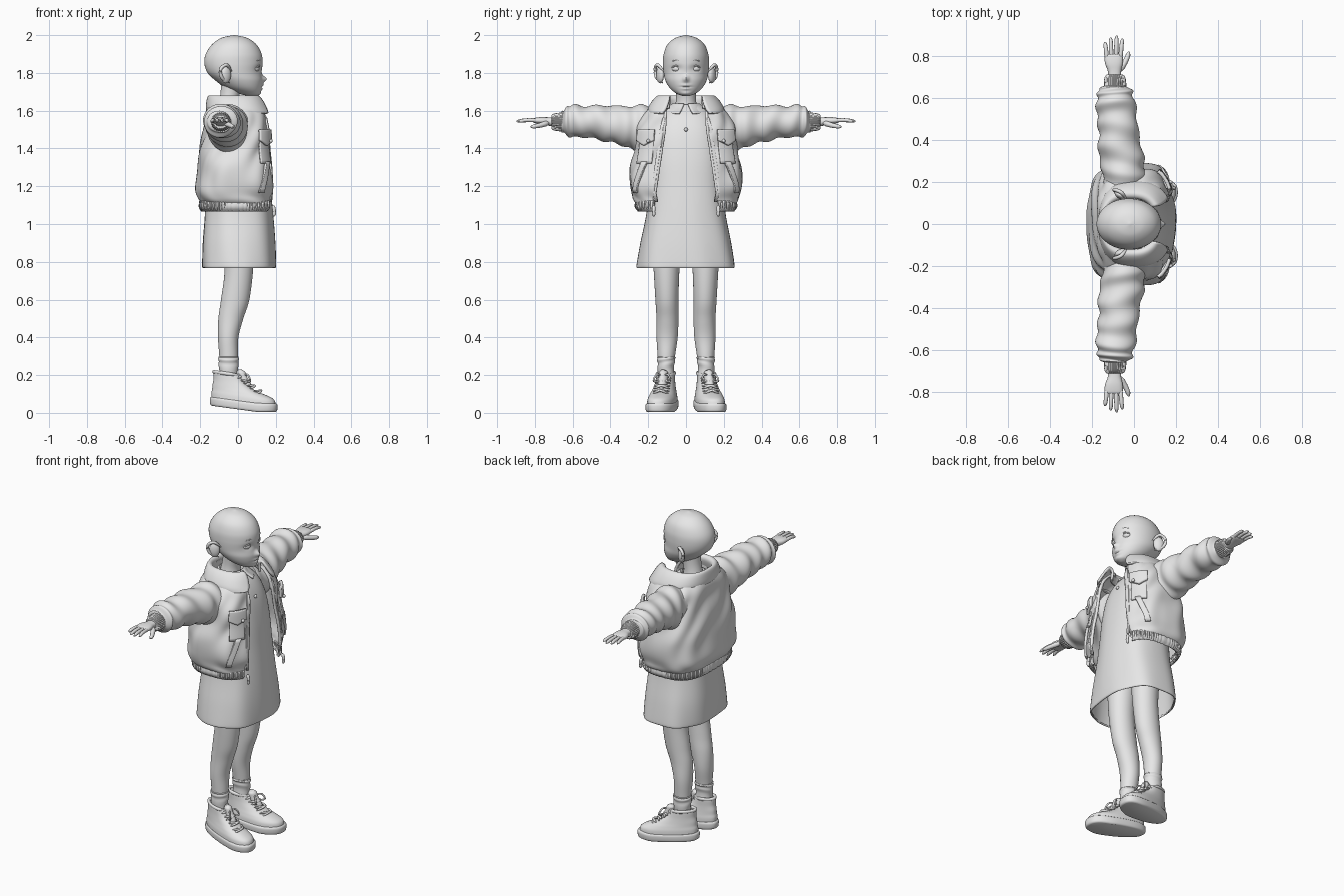
import bpy, bmesh, math
from mathutils import Vector

cube = bpy.data.objects.get("Cube")
if cube:
    bpy.data.objects.remove(cube, do_unlink=True)

grey = bpy.data.materials.new("plain grey")
grey.use_nodes = True
grey.diffuse_color = (0.8, 0.8, 0.8, 1)
grey.node_tree.nodes["Principled BSDF"].inputs["Base Color"].default_value = (0.8, 0.8, 0.8, 1)


def grid(name, func, nu, nv, wrap=True, cap=True, thick=0, pair=False, warp=None):
    """Skin a surface func(u, v); pair makes a left and a mirrored right object."""
    for side in ((1, -1) if pair else (1,)):
        bm = bmesh.new()
        rows = []
        for i in range(nu + 1):
            row = []
            for j in range(nv if wrap else nv + 1):
                p = Vector(func(i / nu, j / nv))
                if warp:
                    p = warp(p)
                row.append(bm.verts.new((p.x, p.y * side, p.z)))
            rows.append(row)
        for a, b in zip(rows, rows[1:]):
            for j in range(nv):
                k = (j + 1) % len(a)
                bm.faces.new((a[j], a[k], b[k], b[j]))
        if wrap and cap:
            bm.faces.new(rows[0])
            bm.faces.new(rows[-1])
        bmesh.ops.recalc_face_normals(bm, faces=bm.faces)
        label = (("left_" if side > 0 else "right_") + name) if pair else name
        mesh = bpy.data.meshes.new(label)
        bm.to_mesh(mesh)
        bm.free()
        mesh.materials.append(grey)
        mesh.polygons.foreach_set("use_smooth", [True] * len(mesh.polygons))
        mesh.set_sharp_from_angle(angle=math.radians(50))
        obj = bpy.data.objects.new(label, mesh)
        bpy.context.collection.objects.link(obj)
        if thick:
            mod = obj.modifiers.new("thickness", 'SOLIDIFY')
            mod.thickness, mod.offset = thick, 0


def spline(rows, u):
    k = u * (len(rows) - 1)
    i = min(int(k), len(rows) - 2)
    t = k - i
    pts = [rows[max(0, min(len(rows) - 1, i + j))] for j in (-1, 0, 1, 2)]
    return [b + t / 2 * (c - a + t * (2*a - 5*b + 4*c - d + t * (3*b - a - 3*c + d)))
            for a, b, c, d in zip(*pts)]


def power(value, p):
    return math.copysign(abs(value) ** (2 / p), value)


def ring(row, ang, p=2, axis='z', grow=0):
    a = row[1] + (row[3] + grow) * power(math.cos(ang), p)
    b = row[2] + (row[4] + grow) * power(math.sin(ang), p)
    return (a, b, row[0]) if axis == 'z' else (a, row[0], b)


def loft(name, rows, nu=24, nv=32, p=2, axis='z', bump=None, **kw):
    def func(u, v):
        ang = math.tau * v
        return ring(spline(rows, u), ang, p, axis, bump(u, ang) if bump else 0)
    grid(name, func, nu, nv, **kw)


def tube(name, pts, r, tip=1.0, nu=14, nv=10, **kw):
    """Round bar along a smooth path, tapering to tip, with rounded ends."""
    def func(u, v):
        pos = Vector(spline(pts, u))
        ahead = Vector(spline(pts, min(1, u + .01))) - Vector(spline(pts, max(0, u - .01)))
        q = ahead.to_track_quat('Z', 'Y')
        rad = r * (1 + (tip - 1) * u) * max(.2, min(1, 5 * u, 5 * (1 - u))) ** .5
        return pos + q @ Vector((rad * math.cos(math.tau * v), rad * math.sin(math.tau * v), 0))
    grid(name, func, nu, nv, **kw)


def blob(name, c, r, turn=0, **kw):
    def func(u, v):
        lat, lon = math.pi * (.01 + .98 * u), math.tau * v
        x, y = r[0] * math.sin(lat) * math.cos(lon), r[1] * math.sin(lat) * math.sin(lon)
        return (c[0] + x * math.cos(turn) - y * math.sin(turn),
                c[1] + x * math.sin(turn) + y * math.cos(turn), c[2] + r[2] * math.cos(lat))
    grid(name, func, 14, 20, **kw)


# Head, with features pushed along the face direction: y, z, width, height, push
features = [(0, 1.768, .013, .018, .022), (.05, 1.822, .026, .018, -.009),
            (0, 1.735, .024, .007, .007), (0, 1.716, .02, .007, .006),
            (0, 1.726, .028, .003, -.004), (0, 1.69, .03, .012, .005)]


def face(p):
    if p.x > .03:
        p.x += sum(d * math.exp(-((abs(p.y) - y) / w) ** 2 - ((p.z - z) / h) ** 2)
                   for y, z, w, h, d in features)
    return p


head = [(1.677, .075, 0, .02, .015), (1.69, .06, 0, .055, .05), (1.72, .03, 0, .095, .086),
        (1.76, .005, 0, .125, .109), (1.80, -.018, 0, .143, .118), (1.85, -.024, 0, .154, .122),
        (1.90, -.023, 0, .148, .118), (1.95, -.02, 0, .118, .098), (1.985, -.02, 0, .069, .057),
        (2.0, -.02, 0, .004, .004)]
loft("head", head, 80, 80, warp=face)
blob("eye", (.098, .052, 1.822), (.014, .024, .015), .3, pair=True)
tube("eyelid", [(.104, .028, 1.824), (.113, .05, 1.838), (.096, .077, 1.828)], .004, pair=True)
tube("eyebrow", [(.122, .026, 1.86), (.113, .05, 1.868), (.093, .077, 1.86)], .004, pair=True)
blob("ear", (-.065, .137, 1.79), (.03, .017, .045), -.5, pair=True)
tube("ear_rim", [(-.035, .118, 1.81), (-.06, .15, 1.842), (-.092, .163, 1.82),
                 (-.085, .155, 1.775), (-.045, .125, 1.748)], .009, nu=24, pair=True)
loft("neck", [(1.56, -.055, 0, .07, .075), (1.64, -.05, 0, .053, .055), (1.70, -.04, 0, .052, .053),
              (1.77, -.03, 0, .06, .06)], 12)

# Dress, open at the hem, with a small shirt collar and buttons
dress = [(.772, .005, 0, .187, .252), (.785, .005, 0, .19, .254), (.9, .004, 0, .187, .235),
         (1.05, .004, 0, .176, .205), (1.2, 0, 0, .165, .19), (1.35, -.005, 0, .152, .185),
         (1.48, -.02, 0, .138, .175), (1.57, -.035, 0, .11, .14), (1.63, -.05, 0, .065, .075)]
loft("dress", dress, 50, 72, p=2.5, cap=False, thick=.01,
     bump=lambda u, a: .004 * (1 - u) ** 2 * math.sin(7 * a + 4 * u))
blob("button", (.12, 0, 1.5), (.008, .01, .01))


def open_ring(rows, bump=None, p=3.0, grow=0):
    """Surface wrapping round the body, leaving a gap at the chest."""
    def func(u, v):
        row = spline(rows, u)
        start = math.asin(min(1, row[5] / row[4]) ** (p / 2))
        ang = start + (math.tau - 2 * start) * v
        return ring(row, ang, p, 'z', grow + (bump(u, ang) if bump else 0))
    return func


shirt_collar = [(1.585, -.03, 0, .115, .11, .035), (1.61, -.04, 0, .09, .09, .02),
                (1.635, -.045, 0, .068, .07, .01), (1.61, -.045, 0, .06, .062, .01)]
grid("shirt_collar", open_ring(shirt_collar, p=2), 12, 40, wrap=False, thick=.008)

# Jacket body
jacket = [(1.11, -.007, 0, .187, .255, .17), (1.14, -.01, 0, .195, .272, .167),
          (1.2, -.014, 0, .2, .29, .16), (1.3, -.013, 0, .194, .283, .145),
          (1.4, -.012, 0, .18, .265, .13), (1.5, -.008, 0, .17, .255, .115),
          (1.57, -.01, 0, .156, .225, .11), (1.62, -.02, 0, .136, .175, .105),
          (1.655, -.03, 0, .11, .13, .09)]


def folds(u, a):
    return .005 * math.sin(9 * a + 5 * math.sin(6 * u)) * math.sin(math.pi * u) \
        + .004 * math.sin(22 * u + 3 * math.cos(a))


grid("jacket", open_ring(jacket, folds), 50, 110, wrap=False, thick=.014)
band = [(1.072, -.007, 0, .18, .247, .172), (1.092, -.007, 0, .191, .262, .172),
        (1.122, -.007, 0, .188, .258, .17)]
grid("hem_band", open_ring(band, lambda u, a: .002 * math.sin(90 * a)), 8, 260,
     wrap=False, thick=.016)
collar = [(1.585, .015, 0, .165, .195, .125), (1.61, 0, 0, .163, .195, .105),
          (1.65, -.01, 0, .15, .172, .09), (1.674, -.016, 0, .137, .145, .085),
          (1.66, -.018, 0, .124, .128, .085), (1.61, -.02, 0, .125, .14, .09)]
grid("jacket_collar", open_ring(collar, p=2.5), 24, 60, wrap=False, thick=.014)


def jacket_point(z, ang, grow):
    i = max(k for k in range(len(jacket) - 1) if jacket[k][0] <= z)
    t = (z - jacket[i][0]) / (jacket[i + 1][0] - jacket[i][0])
    return ring(spline(jacket, (i + t) / (len(jacket) - 1)), ang, 3, 'z', grow)


def patch(name, a, b, low, high, slant=0, grow=.012, thick=.016, dip=0):
    """Panel lying on the jacket between two angles and two heights."""
    def func(u, v):
        z = low + (high - low) * u - dip * (1 - u) * (1 - abs(2 * v - 1))
        return jacket_point(z, a + (b - a) * v + slant * u, grow)
    grid(name, func, 8, 14, wrap=False, thick=thick, pair=True)


patch("chest_pocket", .52, 1.0, 1.32, 1.45, grow=.01, thick=.012)
patch("chest_pocket_flap", .48, 1.04, 1.44, 1.5, grow=.022, dip=.025)
patch("side_pocket_welt", .95, 1.12, 1.17, 1.33, slant=-.32)
patch("front_placket", .43, .5, 1.12, 1.56, slant=-.12, grow=.006, thick=.01)
blob("pocket_button", (.175, .2, 1.44), (.008, .01, .01), .6, pair=True)
zip_line = [(r[1] + r[3] * (1 - (r[5] / r[4]) ** 3) ** (1 / 3), r[5], r[0]) for r in jacket]
tube("zip", zip_line, .009, nu=40, nv=8, pair=True)
tube("zip_pull", [(.185, .17, 1.1), (.192, .171, 1.07), (.19, .17, 1.04)], .009, pair=True)

# Puffy creased sleeves and ribbed cuffs
sleeve = [(.13, -.05, 1.515, .09, .105), (.22, -.045, 1.505, .105, .122),
          (.3, -.058, 1.512, .105, .112), (.4, -.07, 1.53, .1, .096), (.5, -.08, 1.54, .094, .086),
          (.59, -.088, 1.545, .091, .084), (.635, -.09, 1.543, .08, .074),
          (.66, -.09, 1.54, .052, .048)]
loft("sleeve", sleeve, 80, 48, axis='y', pair=True,
     bump=lambda u, a: .0055 * math.sin(40 * u + 1.6 * math.sin(a + 5 * u))
     + .003 * math.sin(23 * u + 2 * a))
cuff = [(.645, -.09, 1.54, .052, .05), (.67, -.09, 1.54, .052, .048), (.7, -.091, 1.54, .048, .043),
        (.712, -.091, 1.54, .038, .034)]
loft("cuff", cuff, 10, 120, axis='y', pair=True, bump=lambda u, a: .0015 * math.sin(30 * a))

# Hands
palm = [(.69, -.092, 1.54, .031, .025), (.73, -.093, 1.543, .032, .022),
        (.765, -.096, 1.547, .042, .019), (.8, -.097, 1.548, .043, .014), (.812, -.097, 1.548, .036, .008)]
loft("palm", palm, 16, 24, p=2.4, axis='y', pair=True)
for name, offset, reach in (("index", .032, .885), ("middle", .011, .898),
                            ("ring", -.011, .89), ("little", -.032, .868)):
    x = offset - .097
    tube(name + "_finger", [(x, .785, 1.548), (x + offset * .15, (.8 + reach) / 2, 1.55),
                            (x + offset * .3, reach, 1.543)], .0115, .75, pair=True)
tube("thumb", [(-.075, .725, 1.538), (-.05, .76, 1.526), (-.032, .795, 1.518), (-.024, .822, 1.514)],
     .016, .6, pair=True)

# Legs and socks
leg = [(1.0, 0, .1, .09, .085), (.77, .005, .103, .076, .069), (.6, -.015, .101, .075, .061),
       (.5, -.038, .098, .066, .058), (.4, -.052, .1, .054, .056), (.3, -.05, .104, .049, .046),
       (.2, -.05, .106, .045, .038), (.1, -.05, .106, .045, .038)]
loft("leg", leg, 36, pair=True)
loft("sock", [(.15, -.05, .106, .05, .043), (.24, -.05, .106, .051, .043), (.28, -.05, .105, .054, .047),
              (.296, -.05, .104, .053, .048), (.3, -.05, .104, .045, .042)], 20, pair=True,
     bump=lambda u, a: .002 * math.sin(25 * u + 2 * math.sin(a)))


def foot(p):
    """Raise the heel, narrow it, and turn the toes out."""
    fore = (p.x + .15) / .36
    return Vector((p.x, .108 + p.y * (.8 + .3 * fore) + .17 * (p.x + .05),
                   p.z + .035 * max(0, 1 - fore * 1.4)))


# Shoes
sole = [(.004, .03, 0, .168, .073), (.012, .03, 0, .177, .081), (.04, .03, 0, .179, .083),
        (.05, .03, 0, .173, .077)]
loft("shoe_sole", sole, 10, 56, p=2.4, pair=True, warp=foot)
upper = [(.04, .03, 0, .17, .077), (.07, .025, 0, .166, .075), (.092, .008, 0, .145, .069),
         (.115, -.02, 0, .115, .062), (.145, -.044, 0, .086, .056), (.178, -.058, 0, .073, .053),
         (.192, -.06, 0, .068, .05), (.18, -.06, 0, .055, .042)]
loft("shoe_upper", upper, 40, 48, p=2.3, pair=True, warp=foot)
tube("shoe_collar", [ring((.185, -.06, 0, .066, .05), math.tau * k / 12) for k in range(13)],
     .01, nu=48, pair=True, warp=foot)
tube("shoe_tongue", [(.07, 0, .115), (.035, 0, .155), (.018, 0, .19), (.012, 0, .215)],
     .026, pair=True, warp=foot)
for k in range(4):
    x, z = .125 - .034 * k, .108 + .023 * k
    for way in (1, -1):
        tube("shoe_lace", [(x - .025, -.042 * way, z - .008), (x - .002, 0, z + .01),
                           (x - .04, .042 * way, z + .004)], .006, pair=True, warp=foot)
for way in (1, -1):
    tube("lace_bow", [(.03, 0, .185), (.05, .03 * way, .195), (.065, .045 * way, .165),
                      (.05, .025 * way, .16), (.03, 0, .185)], .005, nu=24, pair=True, warp=foot)
